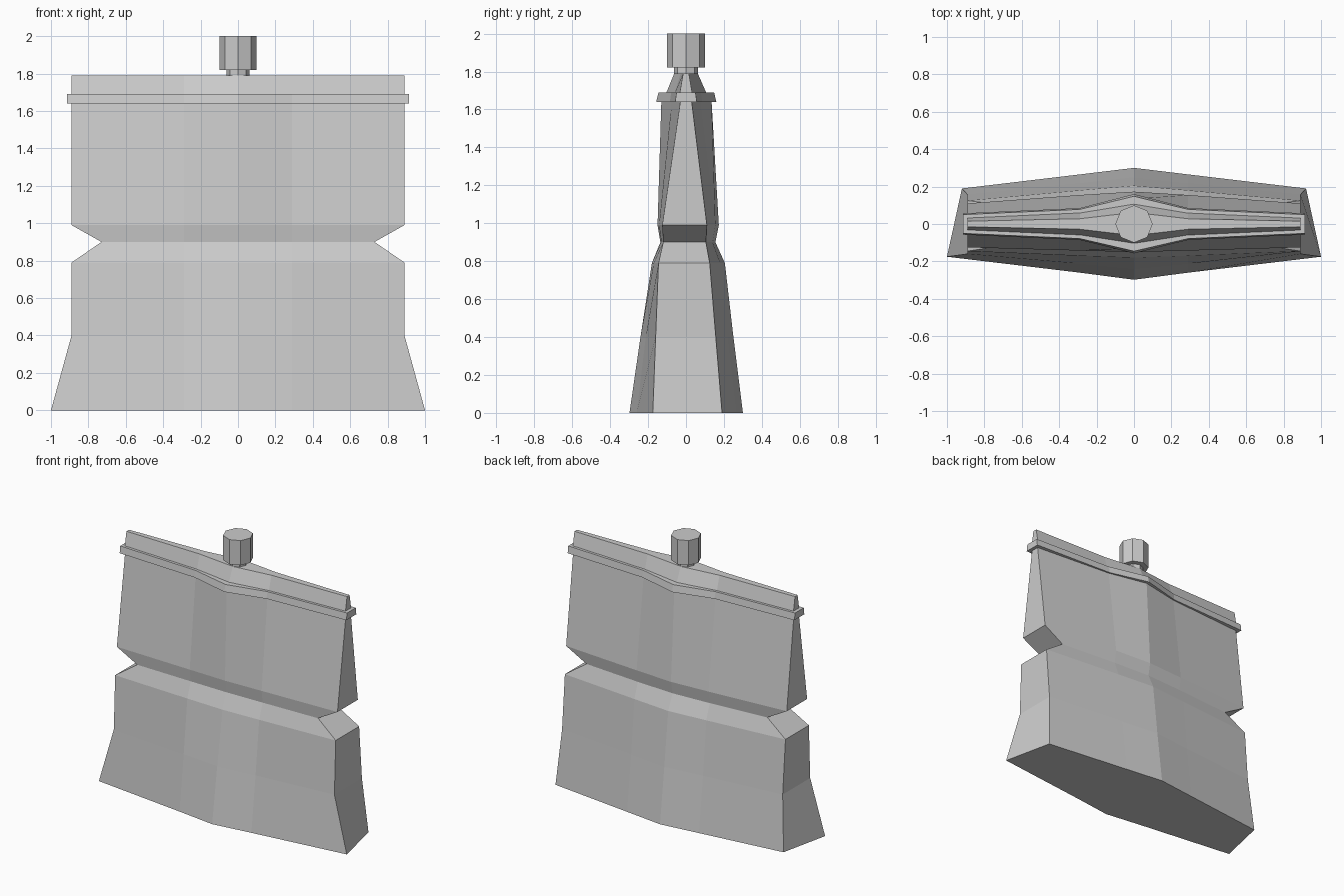
import bpy, bmesh


def loft(name, rows):
    """Each row: z, front half width, back half width, front depths, back depths (end, mid, centre)."""
    bm = bmesh.new()
    rings = []
    for z, wf, wb, f, b in rows:
        pts = [(-wf, -f[0]), (-0.29, -f[1]), (0, -f[2]), (0.29, -f[1]), (wf, -f[0]),
               (wb, b[0]), (0.29, b[1]), (0, b[2]), (-0.29, b[1]), (-wb, b[0])]
        rings.append([bm.verts.new((x, y, z)) for x, y in pts])
    for lo, hi in zip(rings, rings[1:]):
        for i in range(10):
            j = (i + 1) % 10
            bm.faces.new((lo[i], lo[j], hi[j], hi[i]))
    bm.faces.new(rings[0][::-1])
    bm.faces.new(rings[-1])
    bmesh.ops.recalc_face_normals(bm, faces=bm.faces)
    mesh = bpy.data.meshes.new(name)
    bm.to_mesh(mesh)
    bm.free()
    obj = bpy.data.objects.new(name, mesh)
    bpy.context.collection.objects.link(obj)


def octagon(name, radius, z0, z1):
    bpy.ops.mesh.primitive_cylinder_add(vertices=8, radius=radius, depth=z1 - z0,
                                        location=(0, 0, (z0 + z1) / 2))
    bpy.context.object.name = name


# Pouch body with flared base and pinched waist
loft("pouch_body", [
    (0.00, 1.00, 0.92, (0.175, 0.26, 0.298), (0.19, 0.265, 0.30)),
    (0.40, 0.89, 0.89, (0.16, 0.212, 0.24), (0.157, 0.218, 0.25)),
    (0.79, 0.89, 0.89, (0.145, 0.17, 0.18), (0.125, 0.18, 0.205)),
    (0.90, 0.73, 0.73, (0.12, 0.13, 0.135), (0.105, 0.14, 0.155)),
    (0.99, 0.89, 0.89, (0.125, 0.142, 0.15), (0.11, 0.155, 0.173)),
    (1.64, 0.89, 0.89, (0.03, 0.075, 0.13), (0.03, 0.075, 0.135)),
])

# Seam band around the top
loft("seam_band", [
    (1.64, 0.915, 0.915, (0.057, 0.085, 0.157), (0.057, 0.085, 0.16)),
    (1.69, 0.915, 0.915, (0.05, 0.078, 0.145), (0.05, 0.078, 0.148)),
])

# Tapered sealed edge above the band
loft("top_seal", [
    (1.685, 0.89, 0.89, (0.033, 0.06, 0.105), (0.033, 0.06, 0.108)),
    (1.79, 0.89, 0.89, (0.015, 0.028, 0.062), (0.015, 0.028, 0.062)),
])

# Spout and screw cap
octagon("spout_neck", 0.062, 1.77, 1.83)
octagon("screw_cap", 0.10, 1.82, 2.0)
